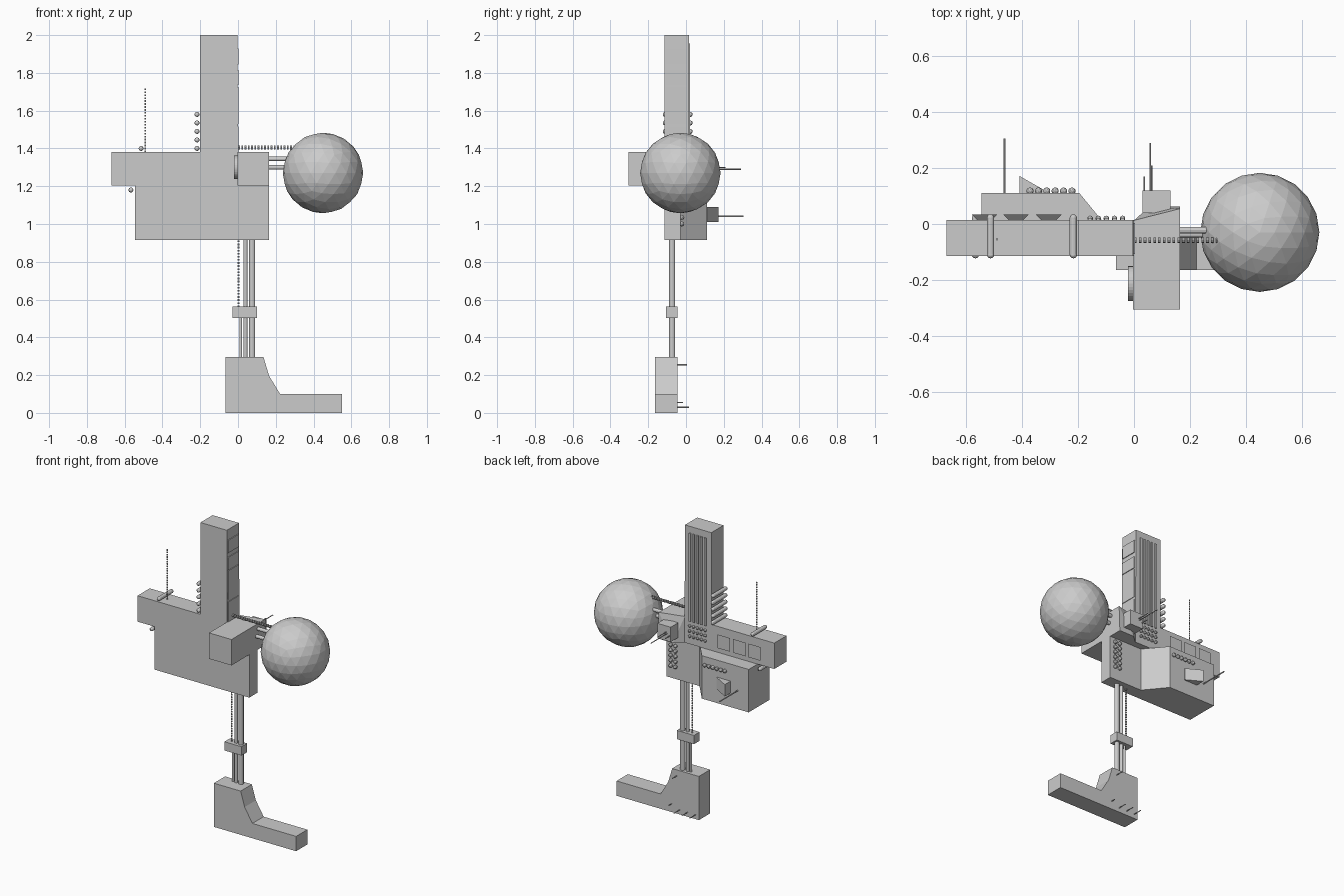
import bpy, bmesh, math
from mathutils import Vector, Matrix

if "Cube" in bpy.data.objects:
    bpy.data.objects.remove(bpy.data.objects["Cube"])


def finish(name, bm):
    bmesh.ops.recalc_face_normals(bm, faces=bm.faces)
    me = bpy.data.meshes.new(name)
    bm.to_mesh(me)
    bm.free()
    ob = bpy.data.objects.new(name, me)
    bpy.context.collection.objects.link(ob)
    return ob


def add_box(bm, lo, hi):
    lo, hi = Vector(lo), Vector(hi)
    m = Matrix.Translation((lo + hi) / 2) @ Matrix.Diagonal((*(hi - lo), 1))
    bmesh.ops.create_cube(bm, size=1, matrix=m)


def boxes(name, *pairs):
    bm = bmesh.new()
    for lo, hi in pairs:
        add_box(bm, lo, hi)
    return finish(name, bm)


def prism(name, pts, a, b, axis):
    """Extrude a profile along y (x,z points) or z (x,y points)."""
    bm = bmesh.new()
    place = (lambda p, t: (p[0], t, p[1])) if axis == 'y' else (lambda p, t: (p[0], p[1], t))
    f = bm.faces.new([bm.verts.new(place(p, a)) for p in pts])
    ext = bmesh.ops.extrude_face_region(bm, geom=[f])
    verts = [v for v in ext['geom'] if isinstance(v, bmesh.types.BMVert)]
    shift = (0, b - a, 0) if axis == 'y' else (0, 0, b - a)
    bmesh.ops.translate(bm, verts=verts, vec=shift)
    return finish(name, bm)


def hull(name, pts):
    bm = bmesh.new()
    for p in pts:
        bm.verts.new(p)
    bmesh.ops.convex_hull(bm, input=bm.verts)
    bmesh.ops.dissolve_limit(bm, angle_limit=0.02, verts=bm.verts, edges=bm.edges)
    return finish(name, bm)


def rods(name, segs, r, sides=12, caps=False):
    bm = bmesh.new()
    for p, q in segs:
        p, q = Vector(p), Vector(q)
        d = q - p
        rot = d.to_track_quat('Z', 'Y').to_matrix().to_4x4()
        bmesh.ops.create_cone(bm, cap_ends=True, segments=sides, radius1=r, radius2=r,
                              depth=d.length, matrix=Matrix.Translation((p + q) / 2) @ rot)
        for e in (p, q) if caps else ():
            bmesh.ops.create_uvsphere(bm, u_segments=sides, v_segments=8, radius=r,
                                      matrix=Matrix.Translation(e))
    ob = finish(name, bm)
    return ob


def balls(name, pts, r, sub=2):
    bm = bmesh.new()
    for p in pts:
        bmesh.ops.create_icosphere(bm, subdivisions=sub, radius=r, matrix=Matrix.Translation(p))
    return finish(name, bm)


def chain(name, p, q, n, r):
    p, q = Vector(p), Vector(q)
    step = (q - p) / n
    return rods(name, [(p + step * i, p + step * (i + 0.55)) for i in range(n)], r, 8)


# Upper body: tower and side arm in one profile
prism("tower_and_arm", [(-.67, 1.205), (0, 1.205), (0, 1.38), (-.003, 2), (-.2, 2),
                        (-.2, 1.38), (-.67, 1.38)], -.115, .015, 'y')

# Lower body with thick rear housing
prism("lower_body", [(-.545, -.115), (.165, -.115), (.165, -.03), (-.08, -.03),
                     (-.195, .11), (-.545, .11)], .915, 1.205, 'z')

# Front box and rear wedge on the right
boxes("front_box", ((-.003, -.305, 1.205), (.165, -.02, 1.38)))
hull("rear_wedge", [(0, -.03, 1.38), (.165, -.03, 1.38), (.165, .055, 1.38), (0, .013, 1.38),
                    (0, -.03, 1.205), (.165, -.03, 1.205), (.165, .062, 1.205),
                    (.055, .062, 1.205), (0, .013, 1.205)])
boxes("rear_wedge_block", ((.03, .04, 1.24), (.13, .12, 1.34)))
rods("side_disc", [((-.022, -.213, 1.3), (0, -.213, 1.3))], .062, 32)
rods("rear_spikes", [((.058, .11, 1.29), (.058, .29, 1.29)), ((.063, .11, 1.3), (.063, .21, 1.3)),
                     ((.037, .11, 1.28), (.037, .17, 1.28))], .003, 8)

# Ball and its supports
balls("big_ball", [(.45, -.03, 1.27)], .213, 3)
rods("ball_supports", [((.15, -.022, 1.345), (.3, -.022, 1.345)),
                       ((.15, -.037, 1.3), (.3, -.037, 1.3))], .012)
chain("ball_chain", (0, -.058, 1.405), (.31, -.058, 1.405), 18, .01)

# Panels on the right side of the tower
boxes("tower_panels", *[((-.01, -.108, a), (.003, .004, b)) for a, b in
                        ((1.845, 1.93), (1.735, 1.815), (1.53, 1.725), (1.38, 1.515))])

# Strips and studs on the tower back
cols = [-.157 + .029 * i for i in range(5)]
boxes("tower_strips", *[((x - .007, .01, 1.36), (x + .007, .022, 1.955)) for x in cols])
balls("tower_studs", [(x, .02, z) for x in cols for z in (1.33, 1.295, 1.26)], .01)
balls("lower_studs", [(x, -.022, 1 + .035 * i) for x in (.095, .13) for i in range(6)], .013)
balls("housing_studs", [(-.372 + .03 * i, .118, 1.15) for i in range(6)], .013)

# Rounded pegs beside the tower and on the arm
pegs = [(-.217, 1.4 + .045 * i) for i in range(5)] + [(-.513, 1.4), (-.567, 1.18)]
rods("pegs", [((x, -.11, z), (x, .022, z)) for x, z in pegs], .013, 12, True)

# Flared windows on the arm back
for i, x in enumerate((-.535, -.422, -.305)):
    hull(f"arm_window_{i + 1}", [(x + s * w, y, 1.29 + t * w) for s in (-1, 1) for t in (-1, 1)
                                 for w, y in ((.025, .013), (.046, .034))])

# Antenna, housing wedge and spike
chain("antenna", (-.49, -.055, 1.38), (-.49, -.055, 1.725), 22, .004)
prism("housing_wedge", [(-.41, .1), (-.41, .172), (-.31, .115), (-.31, .1)], 1.01, 1.09, 'z')
rods("housing_spike", [((-.463, .1, 1.04), (-.463, .305, 1.04))], .004, 8)

# Leg rods, hanging chain, ankle block
rods("leg_main", [((.075, -.073, .28), (.075, -.073, .93))], .016, 16)
rods("leg_second", [((.039, -.073, .28), (.039, -.073, .93))], .011)
rods("leg_lower", [((.015, -.073, .28), (.015, -.073, .52))], .007)
chain("leg_chain", (.003, -.073, .56), (.003, -.073, .92), 22, .005)
boxes("ankle_block", ((-.028, -.105, .503), (.1, -.045, .562)))

# Foot with small pins on its rear side
prism("foot", [(-.065, 0), (.55, 0), (.55, .1), (.223, .1), (.165, .195), (.135, .295),
               (-.065, .295)], -.165, -.045, 'y')
rods("foot_pins", [((x, -.06, z), (x, y, z)) for x, y, z in
                   ((-.04, .015, .03), (.02, .015, .03), (.08, .015, .03), (.14, -.015, .055),
                    (.1, .005, .255))], .003, 6)
